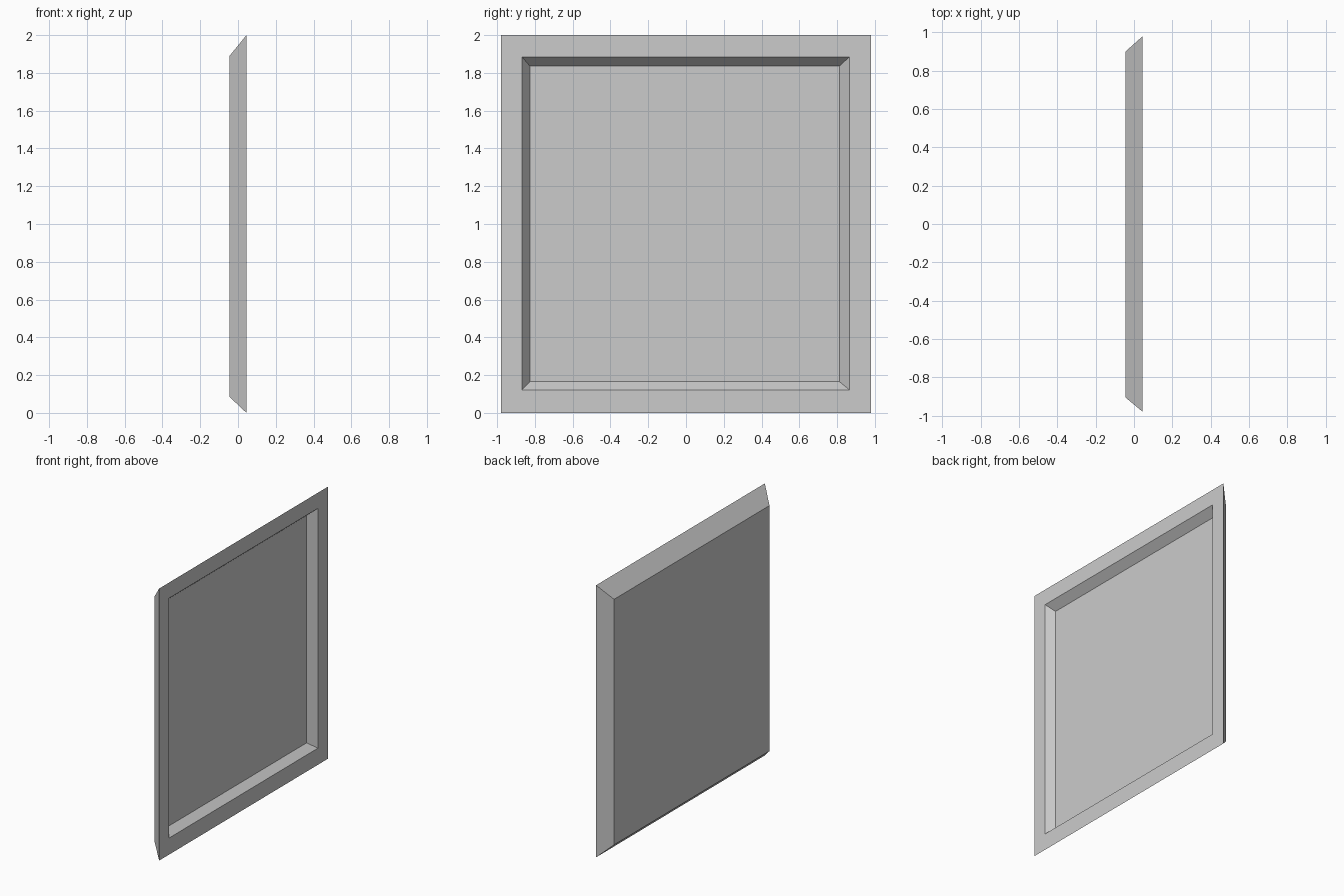
import bpy, bmesh

if "Cube" in bpy.data.objects:
    bpy.data.objects.remove(bpy.data.objects["Cube"])

def ring(bm, x, y0, y1, z0, z1):
    return [bm.verts.new(p) for p in ((x, y0, z0), (x, y1, z0), (x, y1, z1), (x, y0, z1))]

bm = bmesh.new()

# Rectangular loops running from the back, round the rim, to the recessed floor
loops = [
    ring(bm, -0.045, -0.905, 0.90, 0.085, 1.89),
    ring(bm, 0.045, -0.98, 0.98, 0.0, 2.0),
    ring(bm, 0.045, -0.868, 0.865, 0.122, 1.885),
    ring(bm, -0.012, -0.827, 0.813, 0.165, 1.836),
]

# Sloped sides, flat rim and recess walls
for a, b in zip(loops, loops[1:]):
    for i in range(4):
        j = (i + 1) % 4
        bm.faces.new((a[i], a[j], b[j], b[i]))

# Back panel and recessed floor
bm.faces.new(loops[0][::-1])
bm.faces.new(loops[-1])
bmesh.ops.recalc_face_normals(bm, faces=bm.faces[:])

mesh = bpy.data.meshes.new("recessed_panel")
bm.to_mesh(mesh)
bm.free()
bpy.context.collection.objects.link(bpy.data.objects.new("recessed_panel", mesh))
